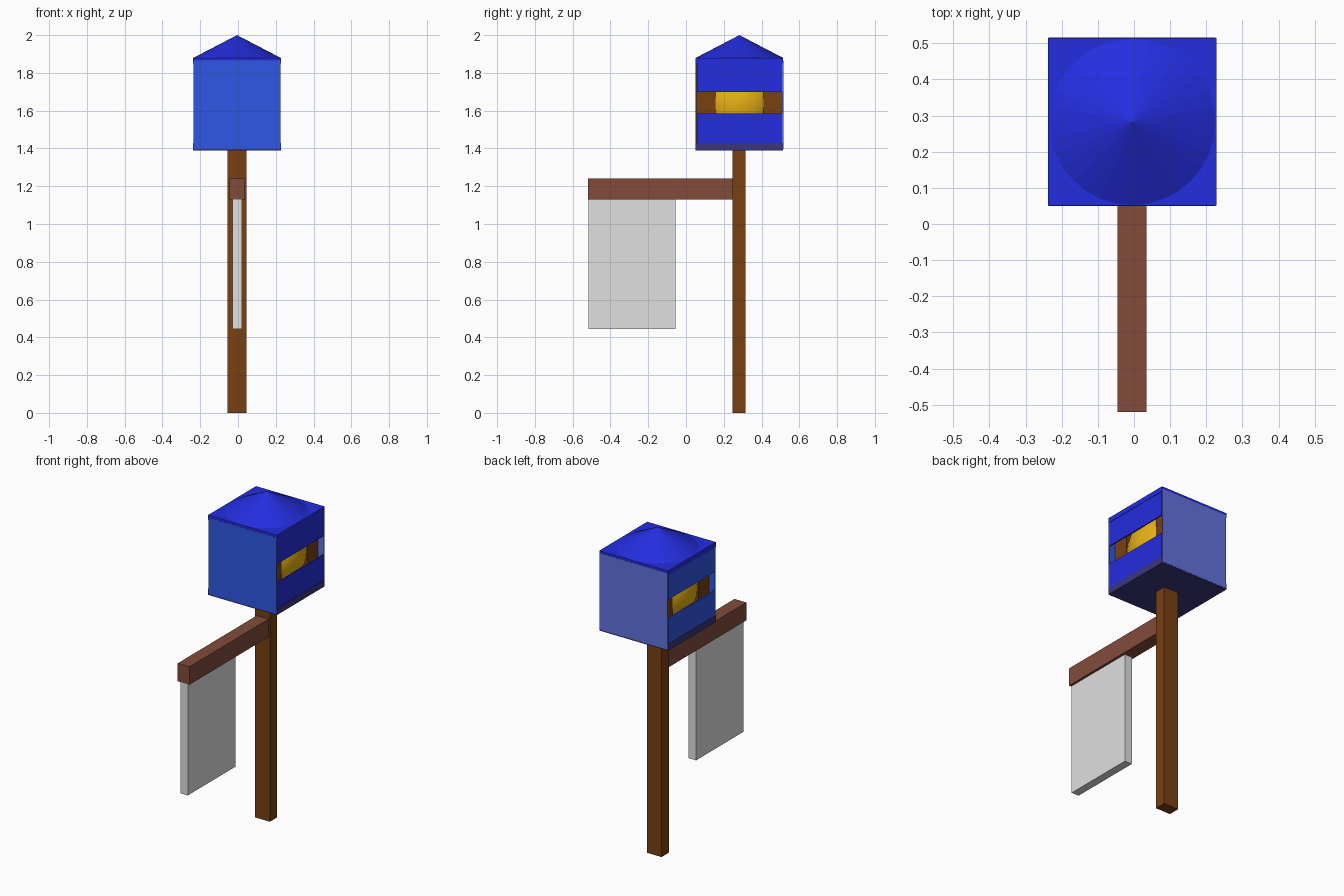
import bpy

if "Cube" in bpy.data.objects:
    bpy.data.objects.remove(bpy.data.objects["Cube"])


def material(name, *rgb):
    """Make a flat material from 8-bit display values."""
    lin = [((c / 255 + 0.055) / 1.055) ** 2.4 for c in rgb] + [1]
    m = bpy.data.materials.new(name)
    m.use_nodes = True
    m.diffuse_color = lin
    m.node_tree.nodes["Principled BSDF"].inputs["Base Color"].default_value = lin
    return m


deep_blue = material("deep blue", 36, 45, 224)
royal_blue = material("royal blue", 47, 87, 227)
slate_blue = material("slate blue", 98, 114, 222)
dark_slate = material("dark slate", 58, 54, 124)
gold = material("gold", 232, 178, 20)
wood = material("brown wood", 120, 65, 18)
red_wood = material("reddish wood", 130, 76, 58)
pale_grey = material("pale grey", 224, 224, 224)

CX, CY = -0.005, 0.2825     # centre of the lantern house


def finish(name, mat):
    ob = bpy.context.object
    ob.name = ob.data.name = name
    ob.data.materials.append(mat)
    return ob


def box(name, mat, x, y, z):
    """Box from its low and high limit on each axis."""
    lims = (x, y, z)
    bpy.ops.mesh.primitive_cube_add(size=1, location=[(a + b) / 2 for a, b in lims])
    ob = finish(name, mat)
    ob.scale = [b - a for a, b in lims]
    bpy.ops.object.transform_apply(location=False, rotation=False, scale=True)
    return ob


def around(c, half):
    return (c - half, c + half)


# Post, arm and hanging sign
box("post", wood, around(CX, 0.05), (0.245, 0.315), (0, 1.395))
box("arm", red_wood, around(CX, 0.04), (-0.52, 0.245), (1.13, 1.24))
box("sign_board", pale_grey, around(CX, 0.025), (-0.515, -0.055), (0.445, 1.13))

# Base and roof of the lantern house
box("base_plate", dark_slate, around(CX, 0.233), around(CY, 0.232), (1.39, 1.43))
box("roof_plate", deep_blue, around(CX, 0.233), around(CY, 0.232), (1.85, 1.88))
bpy.ops.mesh.primitive_cone_add(vertices=32, radius1=0.23, depth=0.12,
                                location=(CX, CY, 1.94))
finish("roof_cone", deep_blue)

# Front and back walls
for name, mat, side in (("front_wall", royal_blue, -1), ("back_wall", slate_blue, 1)):
    box(name, mat, around(CX, 0.231), around(CY + side * 0.23, 0.003), (1.397, 1.865))

# Side panels above and below the window slot, and the corner posts behind them
for side, label, mat in ((1, "left", deep_blue), (-1, "right", royal_blue)):
    x = around(CX + side * 0.227, 0.004)
    for level, z in (("lower", (1.43, 1.585)), ("upper", (1.70, 1.85))):
        box(f"{label}_{level}_panel", mat, x, around(CY, 0.225), z)
    for end, where in ((-1, "front"), (1, "back")):
        box(f"{label}_{where}_corner_post", wood, around(CX + side * 0.145, 0.045),
            around(CY + end * 0.177, 0.05), (1.43, 1.85))

# Glowing globe seen through the slots
bpy.ops.mesh.primitive_uv_sphere_add(segments=32, ring_count=16, radius=0.226,
                                     location=(CX, CY, 1.64))
finish("globe", gold)
bpy.ops.object.shade_smooth()
